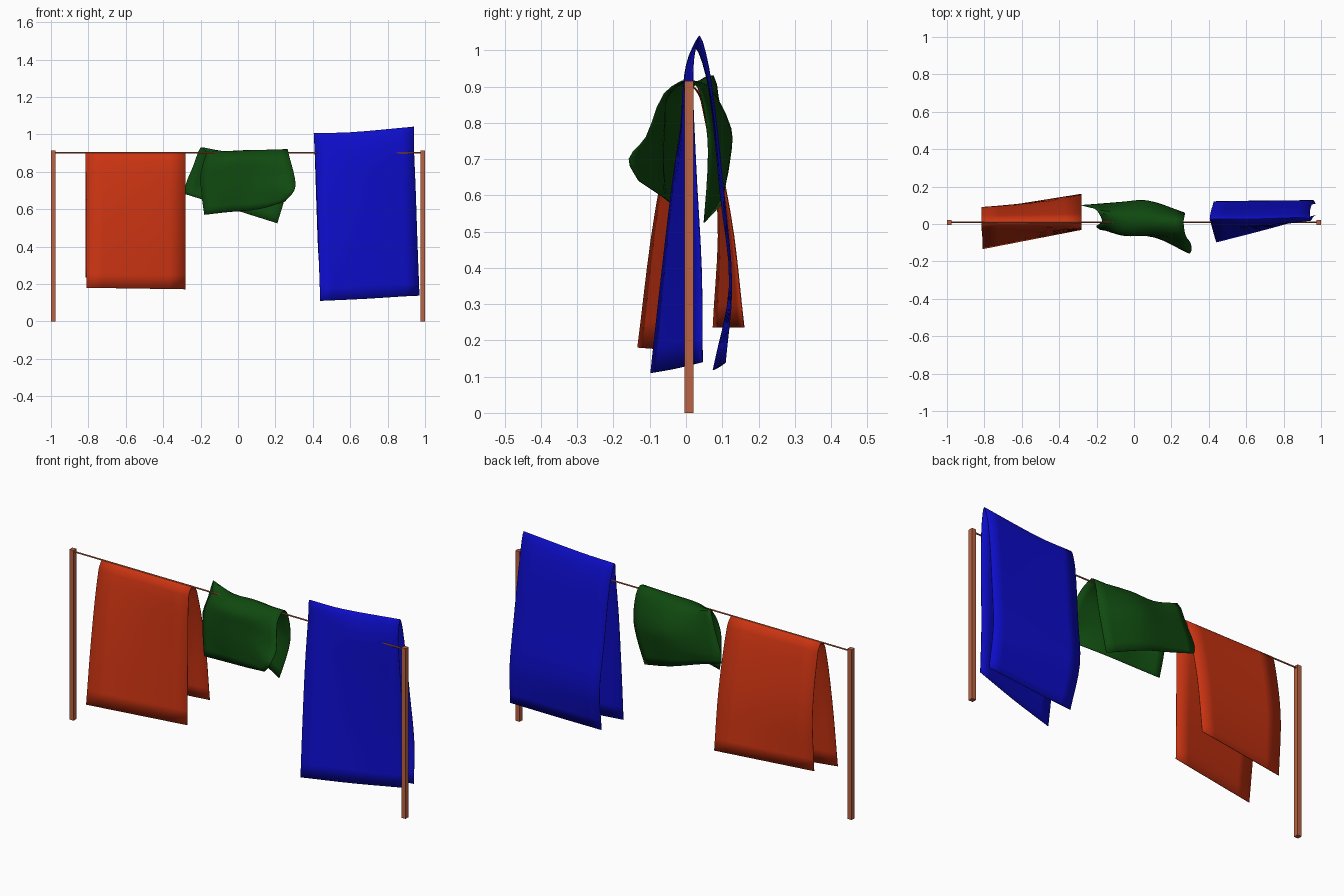
import bpy, bmesh, math
from mathutils import Vector


def material(name, rgb):
    m = bpy.data.materials.new(name)
    m.diffuse_color = (*rgb, 1)
    return m


wood = material("brown wood", (0.50, 0.125, 0.055))
red = material("orange red cloth", (0.60, 0.034, 0.006))
green = material("dark green cloth", (0.005, 0.067, 0.005))
blue = material("blue cloth", (0.004, 0.004, 0.60))


def curve_through(pts, steps):
    """Smooth chord-length curve through the given points."""
    n = len(pts)
    tang = []
    for i in range(n):
        a, b = max(i - 1, 0), min(i + 1, n - 1)
        chord = sum((pts[k + 1] - pts[k]).length for k in range(a, b))
        tang.append((pts[b] - pts[a]) / chord)
    out = []
    for i in range(n - 1):
        p, q = pts[i], pts[i + 1]
        d = (q - p).length
        for s in range(steps):
            t = s / steps
            h = t * t * (3 - 2 * t)
            out.append(p * (1 - h) + q * h
                       + tang[i] * d * t * (1 - t) ** 2
                       - tang[i + 1] * d * t * t * (1 - t))
    return out + [pts[-1]]


def draped_cloth(name, rows, mat, across, down):
    """Cloth hung over the line; rows run from front hem to back hem."""
    fine = [curve_through([Vector(p) for p in r], across) for r in rows]
    cols = [curve_through(list(c), down) for c in zip(*fine)]
    bm = bmesh.new()
    grid = [[bm.verts.new(p) for p in c] for c in cols]
    for i in range(len(grid) - 1):
        for j in range(len(grid[0]) - 1):
            bm.faces.new((grid[i][j], grid[i + 1][j], grid[i + 1][j + 1], grid[i][j + 1]))
    me = bpy.data.meshes.new(name)
    bm.to_mesh(me)
    bm.free()
    me.materials.append(mat)
    ob = bpy.data.objects.new(name, me)
    bpy.context.collection.objects.link(ob)
    solid = ob.modifiers.new("thickness", "SOLIDIFY")
    solid.thickness = 0.003
    solid.offset = 0
    bpy.ops.object.select_all(action="DESELECT")
    ob.select_set(True)
    bpy.context.view_layer.objects.active = ob
    bpy.ops.object.shade_smooth_by_angle(angle=math.radians(35))


# posts
for side, name in ((-1, "left_post"), (1, "right_post")):
    bpy.ops.mesh.primitive_cube_add(size=1, location=(side * 0.9875, 0.008, 0.4575))
    post = bpy.context.object
    post.name = name
    post.scale = (0.025, 0.025, 0.915)
    post.data.materials.append(wood)

# line between the posts
bpy.ops.mesh.primitive_cylinder_add(vertices=8, radius=0.004, depth=1.96,
                                    location=(0, 0.01, 0.902), rotation=(0, math.pi / 2, 0))
line = bpy.context.object
line.name = "washing_line"
line.data.materials.append(wood)

# red towel
draped_cloth("red_towel", [
    [(-0.81, -0.133, 0.180), (-0.28, -0.03, 0.172)],
    [(-0.81, -0.085, 0.55), (-0.28, -0.026, 0.55)],
    [(-0.815, -0.020, 0.86), (-0.28, -0.018, 0.86)],
    [(-0.815, 0.012, 0.902), (-0.28, 0.012, 0.902)],
    [(-0.815, 0.042, 0.86), (-0.28, 0.050, 0.86)],
    [(-0.815, 0.088, 0.55), (-0.28, 0.122, 0.55)],
    [(-0.815, 0.075, 0.235), (-0.28, 0.16, 0.235)],
], red, 6, 5)

# crumpled green shirt
draped_cloth("green_shirt", [
    [(-0.18, -0.03, 0.57), (-0.05, -0.05, 0.585), (0.11, -0.07, 0.60), (0.25, -0.13, 0.64)],
    [(-0.195, -0.02, 0.68), (-0.06, -0.06, 0.70), (0.11, -0.07, 0.70), (0.30, -0.157, 0.70)],
    [(-0.20, -0.01, 0.78), (-0.06, -0.06, 0.80), (0.11, -0.06, 0.80), (0.305, -0.11, 0.76)],
    [(-0.185, 0.0, 0.85), (-0.06, -0.052, 0.87), (0.11, -0.052, 0.87), (0.275, -0.06, 0.88)],
    [(-0.17, 0.02, 0.90), (-0.06, 0.0, 0.907), (0.08, 0.0, 0.914), (0.265, 0.01, 0.92)],
    [(-0.20, 0.075, 0.93), (-0.07, 0.06, 0.90), (0.08, 0.06, 0.90), (0.27, 0.04, 0.88)],
    [(-0.24, 0.09, 0.83), (-0.07, 0.11, 0.80), (0.07, 0.122, 0.78), (0.27, 0.06, 0.76)],
    [(-0.28, 0.10, 0.73), (-0.08, 0.115, 0.70), (0.07, 0.118, 0.70), (0.25, 0.06, 0.66)],
    [(-0.28, 0.10, 0.68), (-0.15, 0.095, 0.64), (0.02, 0.10, 0.585), (0.21, 0.05, 0.525)],
], green, 4, 3)

# blue sheet
draped_cloth("blue_sheet", [
    [(0.44, -0.097, 0.110), (0.70, -0.03, 0.122), (0.97, 0.045, 0.140)],
    [(0.43, -0.065, 0.40), (0.69, -0.02, 0.40), (0.96, 0.042, 0.40)],
    [(0.42, -0.028, 0.70), (0.68, -0.012, 0.70), (0.95, 0.026, 0.70)],
    [(0.41, 0.012, 0.92), (0.68, -0.004, 0.93), (0.94, 0.019, 0.95)],
    [(0.405, 0.028, 1.006), (0.60, 0.026, 1.010), (0.94, 0.037, 1.040)],
    [(0.41, 0.062, 0.90), (0.68, 0.064, 0.90), (0.94, 0.068, 0.92)],
    [(0.42, 0.095, 0.60), (0.69, 0.10, 0.60), (0.95, 0.105, 0.60)],
    [(0.43, 0.12, 0.35), (0.70, 0.124, 0.35), (0.96, 0.126, 0.35)],
    [(0.45, 0.075, 0.118), (0.70, 0.09, 0.126), (0.97, 0.108, 0.138)],
], blue, 4, 4)
